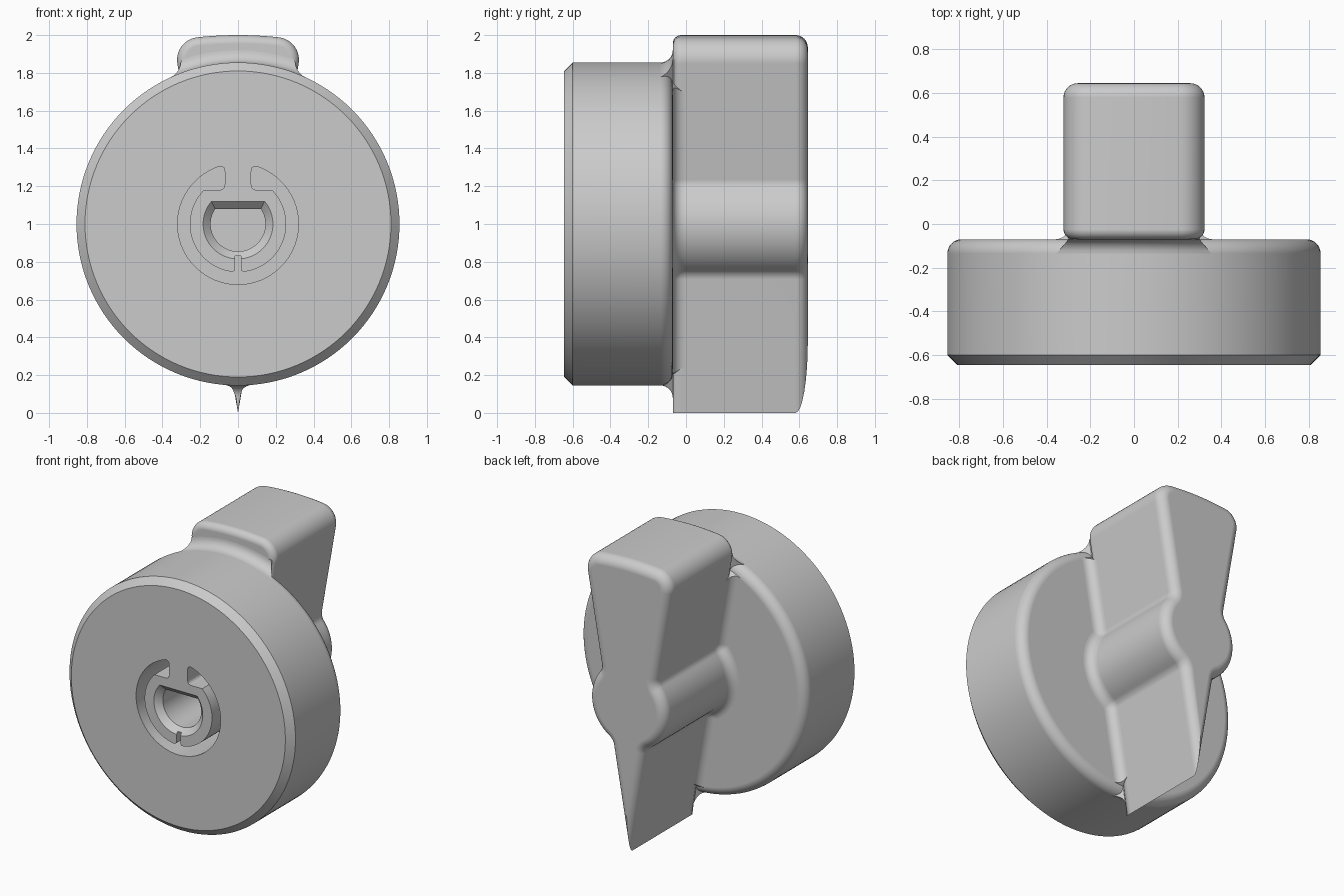
import bpy, bmesh, math
from mathutils import Vector

if "Cube" in bpy.data.objects:
    bpy.data.objects.remove(bpy.data.objects["Cube"], do_unlink=True)

grey = bpy.data.materials.new("light_grey")
grey.use_nodes = True
COLOUR = (0.6, 0.6, 0.6, 1)
grey.diffuse_color = COLOUR
grey.node_tree.nodes["Principled BSDF"].inputs["Base Color"].default_value = COLOUR

HUB = Vector((0, 1))           # knob axis in the x-z plane
TIP = Vector((0, 0))           # pointer tip
FRONT, DECK, BACK = -0.645, -0.07, 0.645
RIM, ROUND = 0.855, 0.065


def arc(centre, radius, a0, a1, n):
    return [Vector((centre[0] + radius * math.cos(a0 + (a1 - a0) * i / n),
                    centre[1] + radius * math.sin(a0 + (a1 - a0) * i / n)))
            for i in range(n + 1)]


def heading(v):
    return math.atan2(v.y, v.x)


def loft(name, layers):
    """Skin equal-length x-z outlines placed at successive y values."""
    bm = bmesh.new()
    rings = [[bm.verts.new((p.x, y, p.y)) for p in pts] for y, pts in layers]
    for a, b in zip(rings, rings[1:]):
        for i in range(len(a)):
            j = (i + 1) % len(a)
            bm.faces.new((a[i], a[j], b[j], b[i]))
    bm.faces.new(rings[0])
    bm.faces.new(rings[-1])
    bmesh.ops.recalc_face_normals(bm, faces=bm.faces[:])
    mesh = bpy.data.meshes.new(name)
    bm.to_mesh(mesh)
    bm.free()
    ob = bpy.data.objects.new(name, mesh)
    bpy.context.collection.objects.link(ob)
    mesh.materials.append(grey)
    return ob


def turned(name, profile, n=128):
    """Solid of revolution about the knob axis from (radius, y) pairs."""
    return loft(name, [(y, arc(HUB, r, 0, math.tau, n)[:-1]) for r, y in profile])


def combine(ob, tool, operation):
    mod = ob.modifiers.new("combine", "BOOLEAN")
    mod.operation, mod.solver, mod.object = operation, "EXACT", tool
    bpy.context.view_layer.objects.active = ob
    bpy.ops.object.modifier_apply(modifier=mod.name)
    bpy.data.objects.remove(tool, do_unlink=True)


def soften(points, corners):
    """Round chosen corners {index: size}, dropping points the rounding swallows."""
    out = []
    for i, p in enumerate(points):
        if i in corners:
            a, b = points[i - 1] - p, points[(i + 1) % len(points)] - p
            a, b = a.normalized() * corners[i], b.normalized() * corners[i]
            out += [p + a * (1 - t) ** 2 + b * t * t for t in (0, .2, .4, .6, .8, 1)]
        elif all((p - points[c]).length > size * 1.2 for c, size in corners.items()):
            out.append(p)
    return out


# Pointer outline: a sector about the tip, round hub bulge, rounded top corners
TAPER, LENGTH, BULGE, NECK, CORNER = 0.172, 2, 0.29, 0.07, 0.12
along = Vector((math.sin(TAPER), math.cos(TAPER)))
out_dir = Vector((math.cos(TAPER), -math.sin(TAPER)))


def pointer(d, tip_d=None):
    """Closed pointer outline inset by d (negative grows it)."""
    tip_d = d if tip_d is None else tip_d
    reach = math.sqrt((BULGE + NECK) ** 2 - (math.sin(TAPER) + NECK) ** 2)
    low = along * (math.cos(TAPER) - reach) + out_dir * NECK
    high = along * (math.cos(TAPER) + reach) + out_dir * NECK
    corner = along * math.sqrt((LENGTH - CORNER) ** 2 - CORNER ** 2) - out_dir * CORNER
    side = heading(out_dir)
    h_low, h_high, h_corner = heading(low - HUB), heading(high - HUB), heading(corner)
    half = [Vector((0, tip_d / math.sin(TAPER)))]
    half += arc(low, NECK + d, side + math.pi, h_low + math.pi, 8)
    half += arc(HUB, BULGE - d, h_low, h_high, 20)[1:-1]
    half += arc(high, NECK + d, h_high + math.pi, side + math.pi, 8)
    half += arc(corner, CORNER - d, side, h_corner, 10)
    half += arc(TIP, LENGTH - d, h_corner, math.pi / 2, 8)[1:]
    return half + [Vector((-p.x, p.y)) for p in half[-2:0:-1]]


quarter = [math.pi / 2 * i / 8 for i in range(9)]

# Grip with rounded back edge and rounded upper front edge
EDGE = 0.045
layers = [(DECK + EDGE * (1 - math.cos(a)), pointer(EDGE * (1 - math.sin(a)), 0))
          for a in quarter]
layers += [(BACK - ROUND + ROUND * math.sin(a), pointer(ROUND * (1 - math.cos(a))))
           for a in quarter]
grip = loft("pointer_grip", layers)

# Concave fillet where the grip meets the disc, kept within the rim
FLARE = 0.06
layers = [(DECK - 0.06, pointer(-FLARE))]
layers += [(DECK + FLARE * (1 - math.cos(a)), pointer(-FLARE * (1 - math.sin(a))))
           for a in quarter]
fillet = loft("grip_fillet", layers)
combine(fillet, turned("trim", [(0.845, -0.2), (0.845, -0.135), (0.74, 0.01)]), "INTERSECT")

# Concave gussets under the overhanging top and tip of the grip
flare = [(RIM - 0.01, -0.2)]
flare += [(RIM + ROUND * (1 - math.cos(a)), DECK - ROUND + ROUND * math.sin(a))
          for a in quarter]
gusset = loft("overhang_gusset", [(-0.18, pointer(-0.06)), (-0.135, pointer(-0.045)),
                                  (-0.1, pointer(-0.012)), (DECK, pointer(0.02, 0)),
                                  (-0.03, pointer(0.02, 0))])
combine(gusset, turned("trim", flare + [(RIM + ROUND, -0.01)]), "INTERSECT")

# Disc with chamfered front and rounded back edge
profile = [(RIM - 0.045, FRONT), (RIM, FRONT + 0.045)]
profile += [(RIM - ROUND * (1 - math.cos(a)), DECK - ROUND + ROUND * math.sin(a))
            for a in quarter]
disc = turned("dial_disc", profile)

# C-shaped relief groove around the socket, with a slit at the bottom
BRIDGE, SLIT, FLAT = 0.07, 0.015, 0.18
OUTER, INNER = 0.32, 0.255
right_end = math.acos(BRIDGE / OUTER)
shoulder = math.asin(FLAT / INNER)
slit_a = math.acos(SLIT / INNER)
outer = arc(HUB, OUTER, right_end, -math.pi - right_end, 72)
left = arc(HUB, INNER, math.pi - shoulder, math.pi + slit_a, 28)
inner = [Vector((-BRIDGE, 1 + FLAT))] + left + [Vector((-SLIT, 0.83))]
outline = outer + inner + [Vector((-p.x, p.y)) for p in reversed(inner)]
first, last = len(outer), len(outline) - 1
corners = {0: 0.035, first - 1: 0.035, first: 0.03, last: 0.03,
           first + len(left): 0.022, last - len(left): 0.022}
outline = soften(outline, corners)
combine(disc, loft("groove", [(FRONT - 0.1, outline), (FRONT + 0.42, outline)]),
        "DIFFERENCE")


# D-shaped shaft socket with a chamfered mouth
def d_shape(radius, flat):
    a = math.asin(flat / radius)
    return arc(HUB, radius, math.pi - a, math.tau + a, 48)


mouth, bore = d_shape(0.195, 0.13), d_shape(0.145, 0.08)
combine(disc, loft("socket", [(FRONT - 0.01, mouth), (FRONT + 0.04, bore),
                              (FRONT + 0.46, bore)]), "DIFFERENCE")

# Smooth shading with crisp edges
for ob in (grip, fillet, gusset, disc):
    bpy.ops.object.select_all(action="DESELECT")
    ob.select_set(True)
    bpy.context.view_layer.objects.active = ob
    bpy.ops.object.shade_smooth_by_angle(angle=math.radians(30))
    ob.modifiers.new("even_normals", "WEIGHTED_NORMAL").keep_sharp = True
